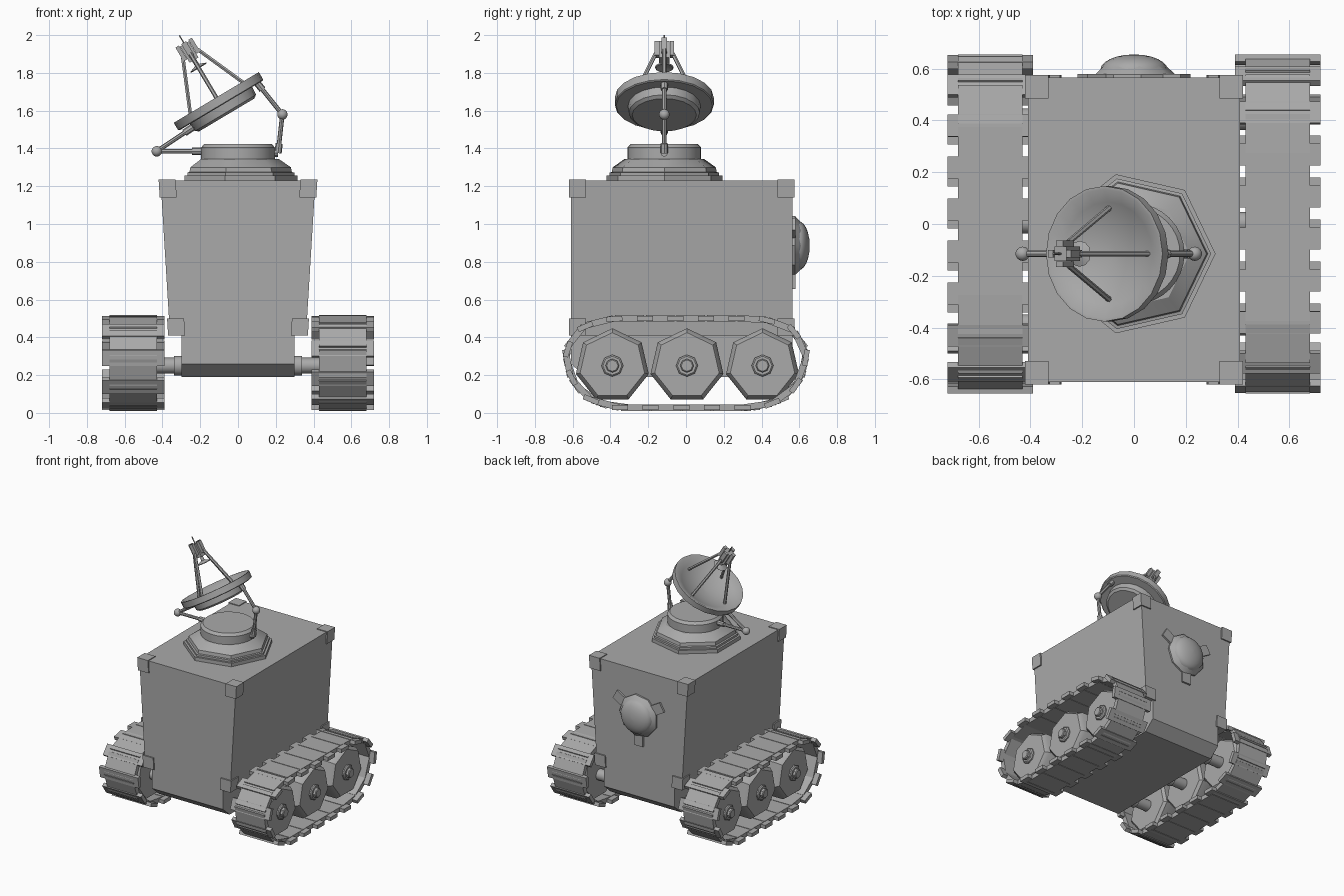
import bpy, bmesh, math
from mathutils import Matrix, Vector

if "Cube" in bpy.data.objects:
    bpy.data.objects.remove(bpy.data.objects["Cube"], do_unlink=True)

GREY = (0.4, 0.4, 0.4, 1)
mat = bpy.data.materials.new("plain_grey")
mat.use_nodes = True
mat.diffuse_color = GREY
mat.node_tree.nodes["Principled BSDF"].inputs["Base Color"].default_value = GREY


def finish(name, bm, mirror=False):
    bmesh.ops.recalc_face_normals(bm, faces=bm.faces)
    mesh = bpy.data.meshes.new(name)
    bm.to_mesh(mesh)
    bm.free()
    mesh.materials.append(mat)
    ob = bpy.data.objects.new(name, mesh)
    bpy.context.collection.objects.link(ob)
    bpy.ops.object.select_all(action='DESELECT')
    ob.select_set(True)
    bpy.context.view_layer.objects.active = ob
    bpy.ops.object.shade_smooth_by_angle(angle=math.radians(35))
    if mirror:
        ob.modifiers.new("mirror", 'MIRROR')
    return ob


def add_lathe(bm, profile, sides, m=Matrix(), phase=0.0):
    """Revolve (radius, height) points about local z; the ends are capped."""
    rings = []
    for r, h in profile:
        ring = []
        for i in range(sides):
            a = phase + math.tau * i / sides
            ring.append(bm.verts.new(m @ Vector((r * math.cos(a), r * math.sin(a), h))))
        rings.append(ring)
    for a, b in zip(rings, rings[1:]):
        for i in range(sides):
            j = (i + 1) % sides
            bm.faces.new((a[i], a[j], b[j], b[i]))
    bm.faces.new(rings[0])
    bm.faces.new(rings[-1])


def add_box(bm, size, m):
    bmesh.ops.create_cube(bm, size=1, matrix=m @ Matrix.Diagonal((*size, 1)))


def add_hull(bm, low, high):
    """Block between two rectangles, each (x0, x1, y0, y1, z)."""
    rings = [[bm.verts.new(p) for p in ((a, c, z), (b, c, z), (b, d, z), (a, d, z))]
             for a, b, c, d, z in (low, high)]
    for ring in rings:
        bm.faces.new(ring)
    for i in range(4):
        j = (i + 1) % 4
        bm.faces.new((rings[0][i], rings[0][j], rings[1][j], rings[1][i]))


def add_rod(bm, a, b, r, sides=8):
    a, b = Vector(a), Vector(b)
    m = Matrix.Translation(a) @ (b - a).to_track_quat('Z', 'Y').to_matrix().to_4x4()
    add_lathe(bm, [(r, 0), (r, (b - a).length)], sides, m)


def lathe(name, profile, sides, m=Matrix(), phase=0.0, mirror=False):
    bm = bmesh.new()
    add_lathe(bm, profile, sides, m, phase)
    return finish(name, bm, mirror)


# Tapered hull and the narrower chassis below it
FRONT, BACK = -0.61, 0.565
bm = bmesh.new()
add_hull(bm, (-.36, .36, FRONT, BACK, .41), (.41, -.41, FRONT, BACK, 1.23))
bm.free()
bm = bmesh.new()
add_hull(bm, (-.36, .36, FRONT, BACK, .41), (-.41, .41, FRONT, BACK, 1.23))
finish("hull", bm)
bm = bmesh.new()
add_hull(bm, (-.3, .3, FRONT, BACK, .26), (-.3, .3, FRONT, BACK, .41))
add_hull(bm, (-.3, .3, FRONT + .08, BACK - .08, .19), (-.3, .3, FRONT, BACK, .26))
finish("chassis", bm)

# Corner brackets, following the taper
bm = bmesh.new()
for z0, z1 in ((.41, .5), (1.14, 1.236)):
    for y0, y1 in ((FRONT - .01, FRONT + .08), (BACK - .08, BACK + .01)):
        xs = [.37 + .05 * (z - .41) / .82 for z in (z0, z1)]
        add_hull(bm, (xs[0] - .09, xs[0], y0, y1, z0), (xs[1] - .09, xs[1], y0, y1, z1))
finish("corner_brackets", bm, mirror=True)

# Rear dome with faceted collar and three mounting tabs
REAR = Matrix.Translation((0, BACK, .885)) @ Matrix.Rotation(-math.pi / 2, 4, 'X')
lathe("rear_collar", [(.16, 0), (.16, .012), (.125, .045)], 9, REAR)
dome = [(.13 * math.cos(t), .03 + .06 * math.sin(t))
        for t in [math.pi / 2 * i / 6 * .98 for i in range(7)]]
lathe("rear_dome", dome, 24, REAR)
bm = bmesh.new()
for k in range(3):
    turn = Matrix.Rotation(math.pi / 2 + k * math.tau / 3, 4, 'Z')
    add_box(bm, (.1, .075, .016), REAR @ turn @ Matrix.Translation((.18, 0, .006)))
finish("rear_tabs", bm)

# Turret: seven-sided base and round drum
TURRET = Matrix.Translation((0, -.115, 0))
lathe("turret_base", [(.315, 1.23), (.315, 1.257), (.298, 1.257), (.298, 1.272),
                      (.285, 1.275), (.28, 1.3), (.215, 1.345)], 7, TURRET)
lathe("turret_drum", [(.195, 1.34), (.195, 1.405), (.178, 1.424)], 32, TURRET)

# Tilted dish
DISH = Matrix.Translation((-.115, -.115, 1.67)) @ Matrix.Rotation(-.537, 4, 'Y')
bowl = [(.25 * t, -.075 + .075 * t * t) for t in (1, .8, .6, .4, .2, .02)]
lathe("dish", [(.01, -.108), (.17, -.108), (.188, -.095), (.192, -.05), (.255, -.05),
               (.262, -.045), (.262, 0)] + bowl, 20, DISH)

# Four feed arms and the receiver at the focus
bm = bmesh.new()
for k in range(4):
    m = DISH @ Matrix.Rotation(k * math.pi / 2, 4, 'Z')
    add_rod(bm, m @ Vector((.18, 0, -.045)), m @ Vector((.045, 0, .27)), .011, 6)
finish("feed_arms", bm)
bm = bmesh.new()
add_box(bm, (.055, .055, .1), DISH @ Matrix.Translation((0, 0, .28)))
for k in range(4):
    m = DISH @ Matrix.Rotation(k * math.pi / 2, 4, 'Z')
    add_box(bm, (.022, .03, .085), m @ Matrix.Translation((.04, 0, .295)))
add_lathe(bm, [(.012, .24), (.012, .2), (.05, .185), (.045, .18), (.01, .19)], 12, DISH)
add_rod(bm, DISH @ Vector((0, 0, .32)), DISH @ Vector((0, 0, .383)), .004, 6)
finish("receiver", bm)

# Jointed dish supports: drum, ball, dish
for name, foot, ball, top in (
        ("right_support", (-.18, 1.385), (-.43, 1.385), (-.235, 1.515)),
        ("left_support", (.212, 1.375), (.235, 1.58), (.095, 1.755))):
    f, b, t = (Vector((x, -.115, z)) for x, z in (foot, ball, top))
    bm = bmesh.new()
    add_rod(bm, f, b, .012)
    add_rod(bm, b, t, .012)
    add_rod(bm, b.lerp(t, .75), t, .019)
    add_rod(bm, f, f.lerp(b, .25), .019)
    add_rod(bm, (.17 * math.copysign(1, f.x), -.115, f.z), f, .019)
    bmesh.ops.create_uvsphere(bm, u_segments=14, v_segments=9, radius=.028,
                              matrix=Matrix.Translation(b))
    finish(name, bm)

# Wheels with hubs and axles
for name, y in (("front", -.39), ("middle", .005), ("rear", .405)):
    m = Matrix.Translation((0, y, .25)) @ Matrix.Rotation(math.pi / 2, 4, 'Y')
    lathe(name + "_wheels", [(.18, .45), (.198, .47), (.198, .61), (.175, .64)],
          7, m, math.pi, True)
    lathe(name + "_hubs", [(.058, .63), (.058, .65), (.05, .657), (.036, .657),
                           (.036, .675), (.03, .68)], 8, m, 0, True)
    lathe(name + "_axles", [(.052, .29), (.052, .34), (.042, .34), (.042, .46)], 14, m, 0, True)

# Track path as (y, z), sampled evenly into links
half = [(.4, .5), (.56, .455), (.642, .33), (.62, .2), (.54, .085), (.4, .028)]
path = [Vector((0, y, z)) for y, z in half]
path += [Vector((0, -y, z)) for y, z in reversed(half)]
path = path[-1:] + path
lengths = [(b - a).length for a, b in zip(path, path[1:])]
LINKS = 19
pitch = sum(lengths) / LINKS


def along(s):
    s %= sum(lengths)
    for a, b, d in zip(path, path[1:], lengths):
        if s <= d:
            return a.lerp(b, s / d)
        s -= d
    return path[-1]


def strip_frame(a, b):
    """Frame at the middle of a-b with local y running along it."""
    d = b - a
    return (Matrix.Translation((a + b) / 2 + Vector((.555, 0, 0)))
            @ Matrix.Rotation(math.atan2(d.z, d.y), 4, 'X'))


for name, turn in (("left_track", 0), ("right_track", math.pi)):
    bm = bmesh.new()
    spin = Matrix.Rotation(turn, 4, 'Z')
    for i in range(LINKS):
        s = .02 + i * pitch
        a, b = along(s + .005), along(s + pitch - .005)
        add_box(bm, (.25, (b - a).length, .034), spin @ strip_frame(a, b))
        a, b = along(s - .04), along(s + .04)
        add_box(bm, (.33, .085, .028), spin @ strip_frame(a, b))
    finish(name, bm)
